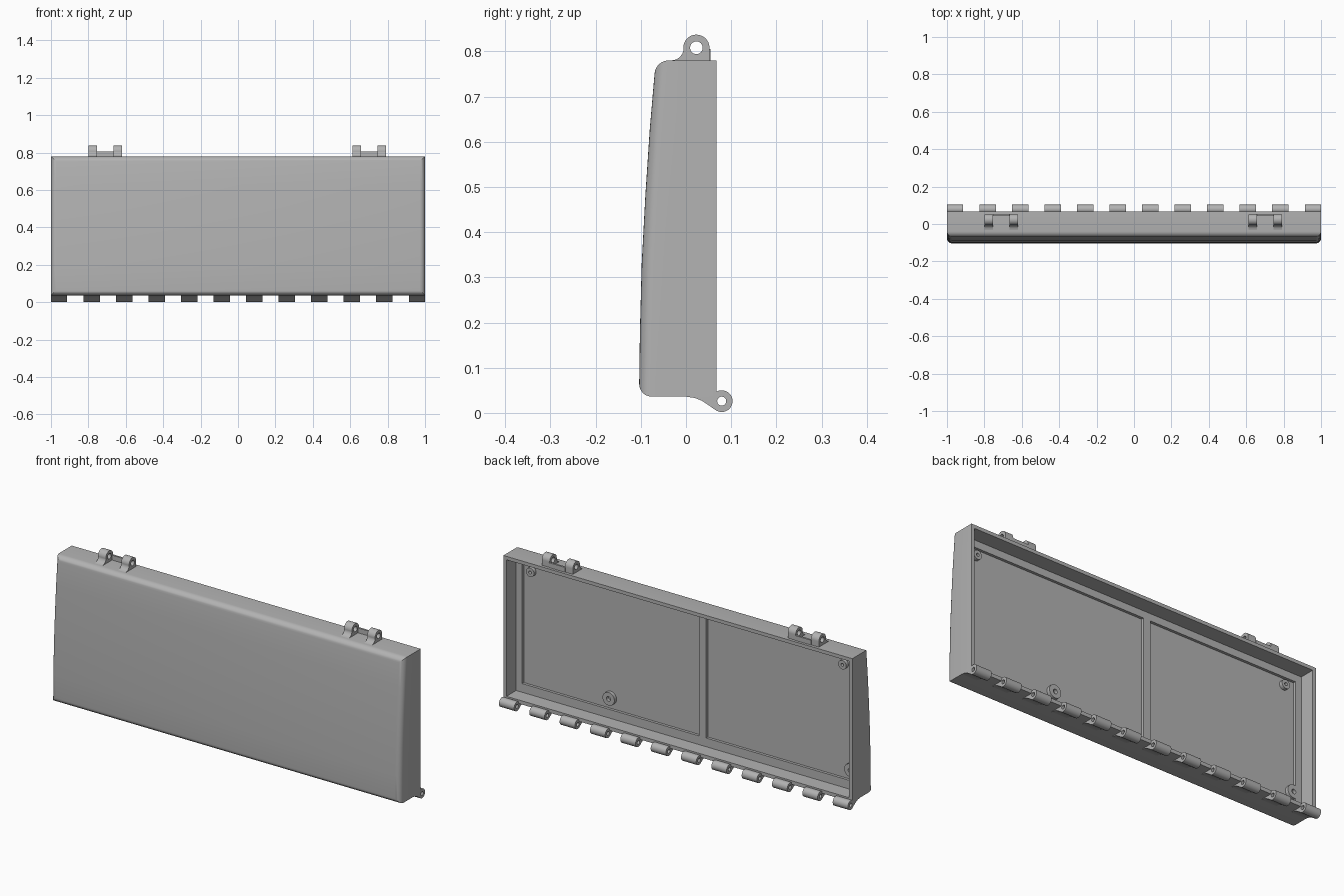
import bpy
import bmesh
from math import cos, sin, radians

if "Cube" in bpy.data.objects:
    bpy.data.objects.remove(bpy.data.objects["Cube"], do_unlink=True)

grey = bpy.data.materials.new("plain grey")
grey.use_nodes = True
grey.diffuse_color = (0.45, 0.45, 0.45, 1)
grey.node_tree.nodes["Principled BSDF"].inputs["Base Color"].default_value = (0.45, 0.45, 0.45, 1)


def arc(cy, cz, r, start, end, n=28):
    angles = [radians(start + (end - start) * i / n) for i in range(n + 1)]
    return [(cy + r * cos(a), cz + r * sin(a)) for a in angles]


def prism(bm, outline, x0, x1):
    """Extrude a (y, z) outline along x."""
    face = bm.faces.new([bm.verts.new((x0, y, z)) for y, z in outline])
    moved = bmesh.ops.extrude_face_region(bm, geom=[face])["geom"]
    verts = [v for v in moved if isinstance(v, bmesh.types.BMVert)]
    bmesh.ops.translate(bm, verts=verts, vec=(x1 - x0, 0, 0))


def box(bm, x0, x1, y0, y1, z0, z1):
    prism(bm, [(y0, z0), (y1, z0), (y1, z1), (y0, z1)], x0, x1)


def finish(bm, name):
    bmesh.ops.recalc_face_normals(bm, faces=bm.faces)
    mesh = bpy.data.meshes.new(name)
    bm.to_mesh(mesh)
    bm.free()
    mesh.materials.append(grey)
    ob = bpy.data.objects.new(name, mesh)
    bpy.context.collection.objects.link(ob)
    return ob


def activate(ob):
    bpy.ops.object.select_all(action="DESELECT")
    ob.select_set(True)
    bpy.context.view_layer.objects.active = ob


def cut(ob, bm):
    """Subtract a bmesh from an object."""
    cutter = finish(bm, "cutter")
    cutter.hide_render = True
    mod = ob.modifiers.new("cut", "BOOLEAN")
    mod.operation, mod.solver, mod.object = "DIFFERENCE", "EXACT", cutter
    activate(ob)
    bpy.ops.object.modifier_apply(modifier=mod.name)
    bpy.data.objects.remove(cutter, do_unlink=True)


def smooth(ob):
    activate(ob)
    bpy.ops.object.shade_smooth_by_angle(angle=radians(30))


# Door panel: bowed front with a rounded rim
BACK, BOTTOM, TOP = 0.067, 0.036, 0.78
front = [(-0.104, BOTTOM), (-0.102, 0.18), (-0.098, 0.33), (-0.09, 0.48),
         (-0.08, 0.63), (-0.067, TOP)]
bm = bmesh.new()
prism(bm, [(BACK, BOTTOM)] + front + [(BACK, TOP)], -1, 1)
rim = [e for e in bm.edges if all(v.co.y < 0 for v in e.verts)
       and (abs(e.verts[0].co.x - e.verts[1].co.x) < 0.01
            or all(v.co.z < BOTTOM + 0.01 for v in e.verts)
            or all(v.co.z > TOP - 0.01 for v in e.verts))]
bmesh.ops.recalc_face_normals(bm, faces=bm.faces)
bmesh.ops.bevel(bm, geom=rim, offset=0.028, segments=6, profile=0.5, affect="EDGES")
panel = finish(bm, "door_panel")

# Open back tray, then two shallow recesses either side of a rib
FLOOR = -0.012
bm = bmesh.new()
box(bm, -0.982, 0.982, FLOOR, 0.2, 0.055, 0.762)
cut(panel, bm)
bm = bmesh.new()
for x0, x1 in ((-0.948, -0.107), (-0.066, 0.948)):
    box(bm, x0, x1, FLOOR - 0.014, 0.1, 0.10, 0.725)
cut(panel, bm)
smooth(panel)

# Row of hinge knuckles along the lower back edge
HY, HZ, HR = 0.079, 0.026, 0.024
knuckle = [(0.0, 0.042), (0.0, BOTTOM), (0.02, 0.033), (0.035, 0.027), (0.05, 0.017)]
knuckle += arc(HY, HZ, HR, 235, 490) + [(0.062, 0.05)]
bm = bmesh.new()
for i in range(12):
    x = -1 + i * (2 - 0.087) / 11
    prism(bm, knuckle, x, x + 0.087)
knuckles = finish(bm, "hinge_knuckles")
bm = bmesh.new()
prism(bm, arc(HY, HZ, 0.010, 0, 345, 23), -1.1, 1.1)
cut(knuckles, bm)
smooth(knuckles)

# Upper latch lugs in two pairs, each joined by a low bar
LY, LZ, LR = 0.023, 0.808, 0.029
lug = [(0.052, 0.775)] + arc(LY, LZ, LR, 0, 190)
lug += [(-0.008, 0.795), (-0.014, 0.787), (-0.022, 0.782), (-0.032, TOP), (-0.032, 0.775)]
bm = bmesh.new()
for side in (-0.709, 0.701):
    for x0 in (side - 0.089, side + 0.044):
        prism(bm, lug, x0, x0 + 0.045)
lugs = finish(bm, "latch_lugs")
bm = bmesh.new()
prism(bm, arc(LY, LZ, 0.014, 0, 345, 23), -1.1, 1.1)
cut(lugs, bm)
smooth(lugs)

bm = bmesh.new()
for side in (-0.709, 0.701):
    box(bm, side - 0.046, side + 0.046, 0.044, 0.054, 0.775, 0.805)
finish(bm, "latch_bars")

# Screw bosses inside the tray
for n, (x, z, r) in enumerate(((0.9, 0.69, 0.023), (-0.89, 0.69, 0.023),
                               (0.45, 0.155, 0.034), (-0.935, 0.155, 0.034))):
    bm = bmesh.new()
    rings = []
    for radius, y in ((r, FLOOR - 0.02), (r, FLOOR + 0.004), (r * 0.35, FLOOR + 0.004),
                      (r * 0.35, FLOOR - 0.016)):
        rings.append([bm.verts.new((x + dx, y, z + dz))
                      for dx, dz in arc(0, 0, radius, 0, 345, 23)])
    for a, b in zip(rings, rings[1:]):
        for i in range(24):
            j = (i + 1) % 24
            bm.faces.new((a[i], a[j], b[j], b[i]))
    bm.faces.new(rings[0])
    bm.faces.new(rings[-1])
    smooth(finish(bm, f"screw_boss_{n + 1}"))
